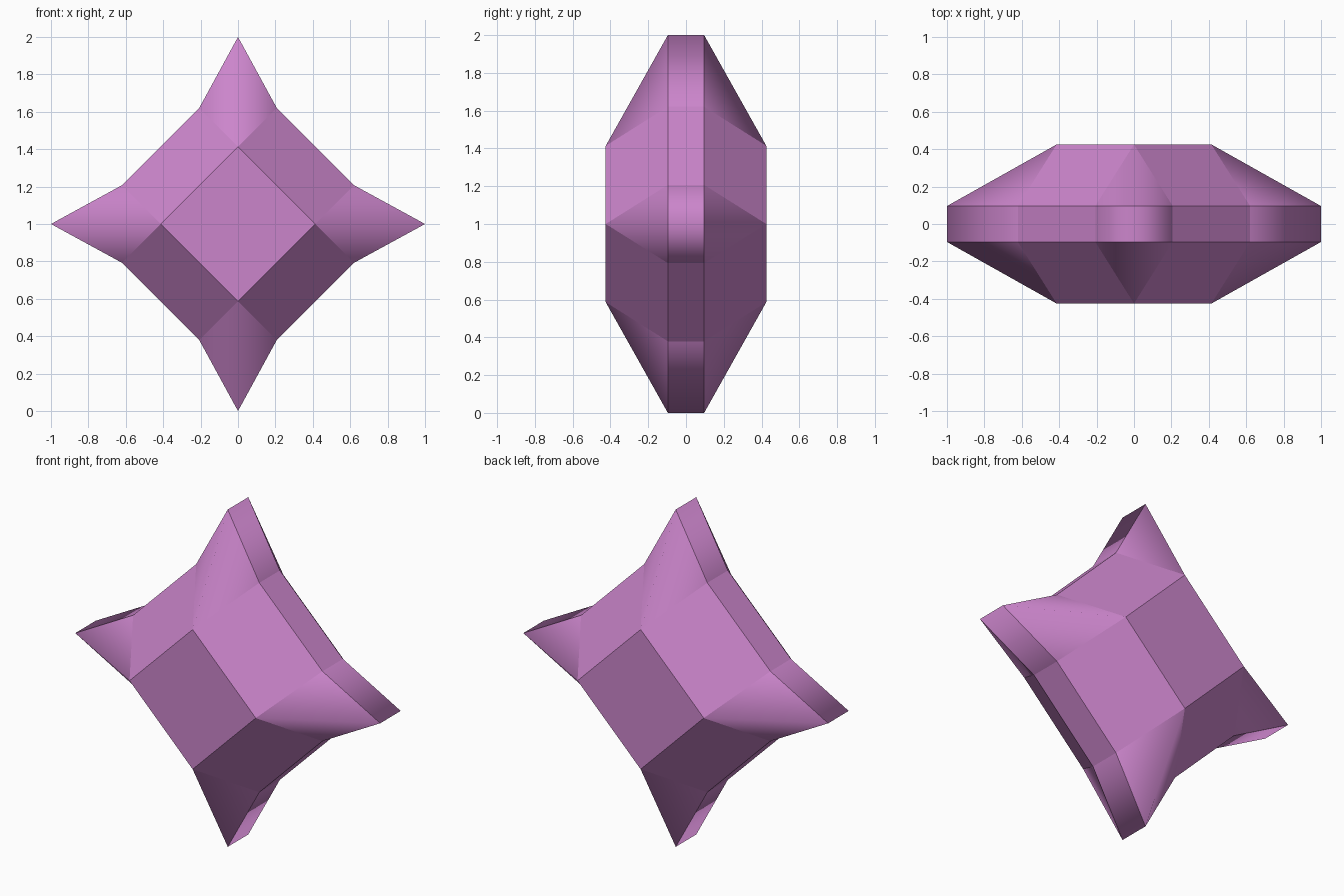
import bpy, bmesh
from math import pi
from mathutils import Matrix, Vector

if "Cube" in bpy.data.objects:
    bpy.data.objects.remove(bpy.data.objects["Cube"])

RIM_Y, FACE_Y = 0.096, 0.425   # half depth of the rim and of the flat faces
INNER = 0.414                  # corner distance of the flat square face
ROOT = (0.207, 0.621)          # where a point meets the body

mat = bpy.data.materials.new("orchid purple")
mat.diffuse_color = (0.60, 0.235, 0.60, 1)
mat.use_nodes = True
mat.node_tree.nodes["Principled BSDF"].inputs["Base Color"].default_value = mat.diffuse_color

bm = bmesh.new()
tips = []                      # faces shaded smoothly across each point's ridge


def face(points, turn):
    return bm.faces.new([bm.verts.new(turn @ Vector(p)) for p in points])


for q in range(4):
    turn = Matrix.Translation((0, 0, 1)) @ Matrix.Rotation(q * pi / 2, 4, 'Y')
    for s in (-1, 1):
        f, r = s * FACE_Y, s * RIM_Y
        # sloping side panel
        face([(0, f, INNER), (INNER, f, 0), (ROOT[1], r, ROOT[0]), (ROOT[0], r, ROOT[1])], turn)
        # two halves of the ridged point
        for m in (-1, 1):
            tips.append(face([(0, f, INNER), (m * ROOT[0], r, ROOT[1]), (0, r, 1)], turn))
    # rim strips: one along the side, two along the point
    outline = [(-ROOT[0], ROOT[1]), (0, 1), ROOT, (ROOT[1], ROOT[0])]
    for i, (a, b) in enumerate(zip(outline, outline[1:])):
        strip = face([(a[0], -RIM_Y, a[1]), (b[0], -RIM_Y, b[1]),
                      (b[0], RIM_Y, b[1]), (a[0], RIM_Y, a[1])], turn)
        if i < 2:
            tips.append(strip)

# flat square front and back
up = Matrix.Translation((0, 0, 1))
for y in (-FACE_Y, FACE_Y):
    face([(0, y, INNER), (INNER, y, 0), (0, y, -INNER), (-INNER, y, 0)], up)

for f in tips:
    f.smooth = True
bmesh.ops.remove_doubles(bm, verts=bm.verts, dist=0.001)
bmesh.ops.recalc_face_normals(bm, faces=bm.faces)

# only the ridge of each point stays soft
for e in bm.edges:
    a, b = e.link_faces
    e.smooth = a.smooth and b.smooth and len(a.verts) == len(b.verts)

mesh = bpy.data.meshes.new("four_pointed_star")
bm.to_mesh(mesh)
bm.free()
mesh.materials.append(mat)
star = bpy.data.objects.new("four_pointed_star", mesh)
bpy.context.collection.objects.link(star)
